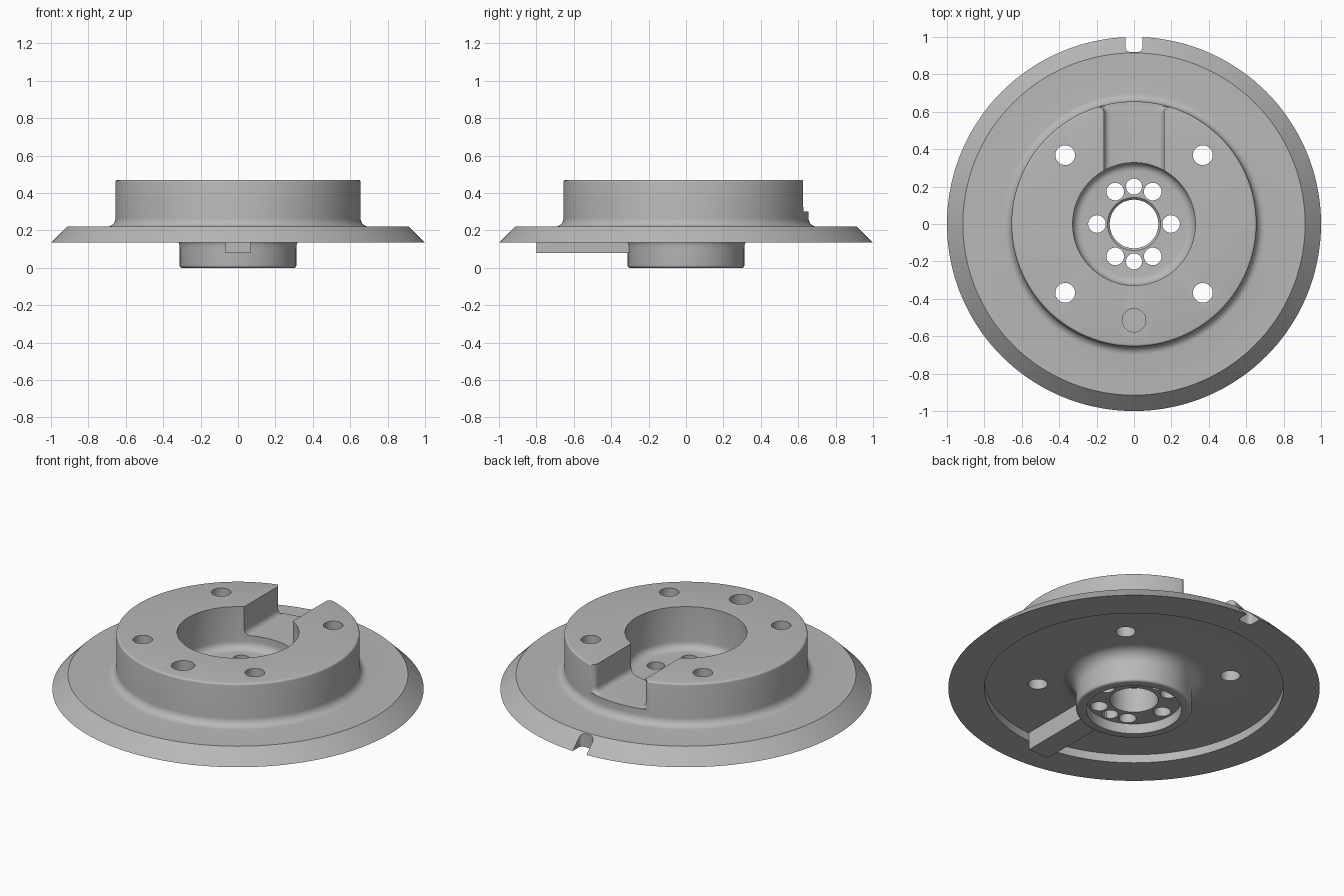
import bpy, bmesh, math
from math import sin, cos, pi, radians

if "Cube" in bpy.data.objects:
    bpy.data.objects.remove(bpy.data.objects["Cube"], do_unlink=True)

steel = bpy.data.materials.new("grey_steel")
steel.use_nodes = True
GREY = (0.48, 0.48, 0.48, 1)
steel.diffuse_color = GREY
steel.node_tree.nodes["Principled BSDF"].inputs["Base Color"].default_value = GREY


def make_object(name, bm):
    bmesh.ops.recalc_face_normals(bm, faces=bm.faces[:])
    mesh = bpy.data.meshes.new(name)
    bm.to_mesh(mesh)
    bm.free()
    mesh.materials.append(steel)
    obj = bpy.data.objects.new(name, mesh)
    bpy.context.collection.objects.link(obj)
    return obj


def loft(name, rings, closed=False):
    """Skin a list of equal point loops; cap the ends unless closed."""
    bm = bmesh.new()
    loops = [[bm.verts.new(p) for p in ring] for ring in rings]
    n = len(loops[0])
    pairs = list(zip(loops, loops[1:]))
    if closed:
        pairs.append((loops[-1], loops[0]))
    for a, b in pairs:
        for i in range(n):
            j = (i + 1) % n
            bm.faces.new((a[i], a[j], b[j], b[i]))
    if not closed:
        bm.faces.new(loops[0])
        bm.faces.new(loops[-1])
    return make_object(name, bm)


def arc(cx, cz, r, start, end, steps=6):
    angles = [radians(start + (end - start) * i / steps) for i in range(steps + 1)]
    return [(cx + r * cos(a), cz + r * sin(a)) for a in angles]


def lathe(name, profile, segments=144):
    rings = [[(r * cos(2 * pi * k / segments), r * sin(2 * pi * k / segments), z)
              for k in range(segments)] for r, z in profile]
    return loft(name, rings, closed=True)


def cylinder(name, x, y, r, z0, z1, segments=32):
    rings = [[(x + r * cos(2 * pi * k / segments), y + r * sin(2 * pi * k / segments), z)
              for k in range(segments)] for z in (z0, z1)]
    return loft(name, rings)


def cut(target, cutter):
    mod = target.modifiers.new("cut", "BOOLEAN")
    mod.operation = "DIFFERENCE"
    mod.solver = "EXACT"
    mod.object = cutter
    bpy.context.view_layer.objects.active = target
    bpy.ops.object.modifier_apply(modifier=mod.name)
    bpy.data.objects.remove(cutter, do_unlink=True)


# Turned body: bevelled flange, raised ring, stepped bore and hollow hub
profile = [(1, 0.135), (0.915, 0.22)]
profile += arc(0.70, 0.265, 0.045, 270, 180)           # flange fillet
profile += arc(0.643, 0.458, 0.012, 0, 90, 4)          # ring top edge
profile += [(0.328, 0.47)]
profile += arc(0.283, 0.265, 0.045, 0, -90)            # bore floor fillet
profile += [(0.142, 0.22), (0.13, 0.208), (0.13, 0.06)]
profile += [(0.257, 0.06), (0.257, 0.0)]
profile += arc(0.298, 0.014, 0.014, 270, 360, 4)       # hub lower edge
profile += arc(0.39, 0.107, 0.078, 180, 90, 8)         # hub flare
profile += [(0.805, 0.185), (0.805, 0.135)]
body = lathe("flanged_hub", profile)

# Bolt holes through the raised ring
for sx in (-1, 1):
    for sy in (-1, 1):
        cut(body, cylinder("bolt_cutter", sx * 0.368, sy * 0.368, 0.053, -0.1, 0.6))

# Small holes around the centre bore
for side in (90, 270):
    for offset in (-30, 0, 30):
        a = radians(side + offset)
        r = 0.043 if offset == 0 else 0.047
        cut(body, cylinder("hub_hole_cutter", 0.2 * cos(a), 0.2 * sin(a), r, -0.1, 0.4))
for x in (-0.198, 0.198):
    cut(body, cylinder("hub_hole_cutter", x, 0, 0.047, -0.1, 0.4))

# Blind hole at the front of the ring
cut(body, cylinder("blind_hole_cutter", 0, -0.515, 0.063, 0.3, 0.6))


# Slot through the back of the ring: filleted floor, flared mouth
def slot_section(y, half):
    right = arc(half - 0.035, 0.335, 0.035, -90, 0)
    outline = right + [(half, 0.6), (-half, 0.6)] + [(-x, z) for x, z in reversed(right)]
    return [(x, y, z) for x, z in outline]


flare = arc(0.192, 0.595, 0.032, 180, 90)              # half width, y
stations = [(0.16, 0.1)] + flare + [(0.24, 0.628), (0.24, 0.72)]
cut(body, loft("slot_cutter", [slot_section(y, half) for half, y in stations]))

# Round-cornered notch in the flange edge
corner = arc(0.02, 0.945, 0.025, 0, -90)
outline = [(0.045, 1.1)] + corner + [(-x, y) for x, y in reversed(corner)] + [(-0.045, 1.1)]
cut(body, loft("notch_cutter", [[(x, y, z) for x, y in outline] for z in (0.05, 0.3)]))

# Rib under the flange, from the hub to the rim
rib_outline = [(-0.068, -0.8), (0.068, -0.8), (0.068, -0.29), (-0.068, -0.29)]
rib = loft("underside_rib", [[(x, y, z) for x, y in rib_outline] for z in (0.08, 0.2)])

# Smooth curved faces, keep edges crisp
bpy.ops.object.select_all(action="DESELECT")
for obj in (body, rib):
    obj.select_set(True)
bpy.context.view_layer.objects.active = body
bpy.ops.object.shade_smooth_by_angle(angle=radians(30))
